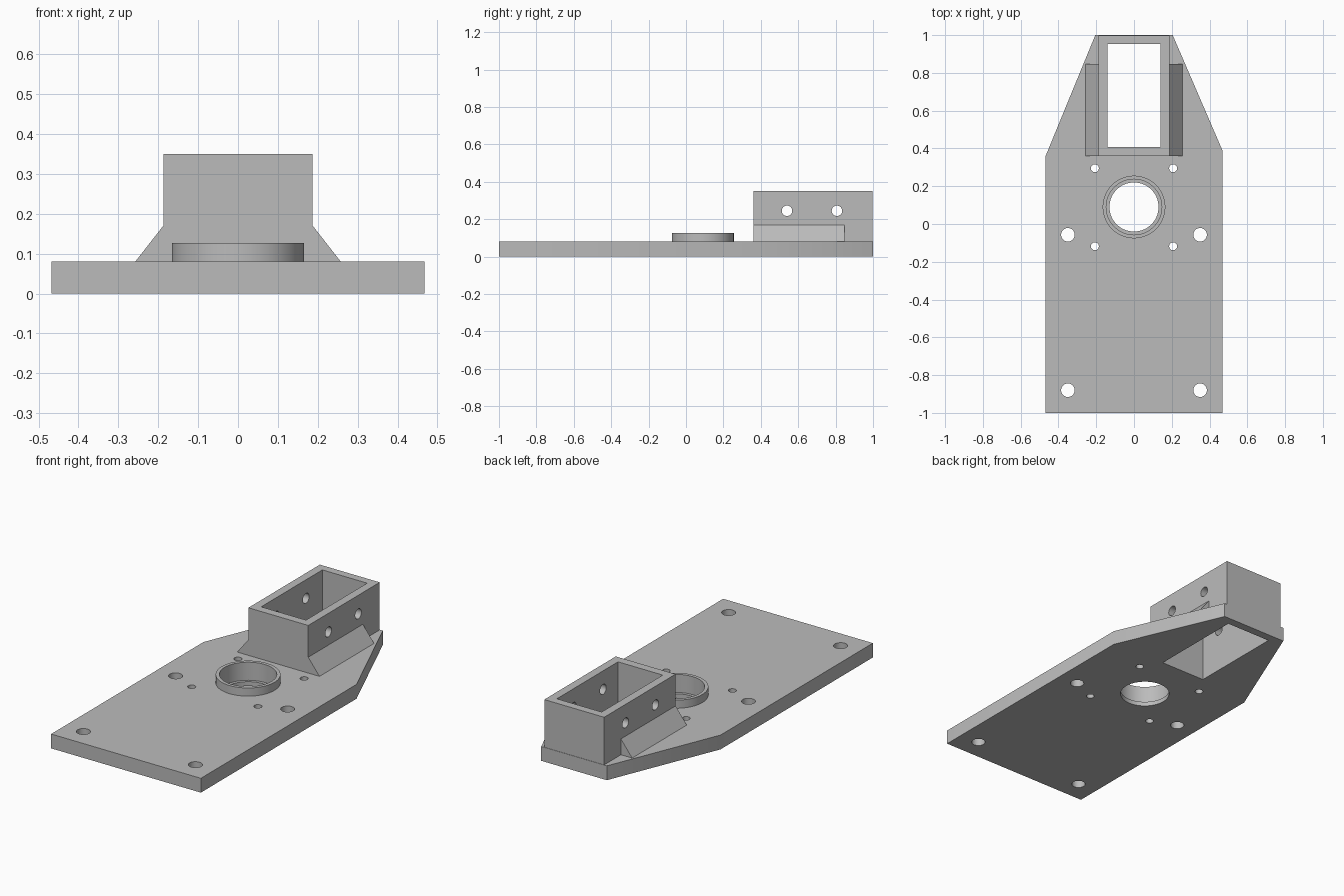
import bpy
import bmesh
import math
from mathutils import Matrix, Vector

cube = bpy.data.objects.get("Cube")
if cube:
    bpy.data.objects.remove(cube, do_unlink=True)

grey = bpy.data.materials.new("plain grey")
grey.use_nodes = True
colour = (0.5, 0.5, 0.5, 1)
grey.diffuse_color = colour
grey.node_tree.nodes["Principled BSDF"].inputs["Base Color"].default_value = colour


def make_object(name, bm):
    bmesh.ops.recalc_face_normals(bm, faces=bm.faces)
    mesh = bpy.data.meshes.new(name)
    bm.to_mesh(mesh)
    bm.free()
    mesh.materials.append(grey)
    obj = bpy.data.objects.new(name, mesh)
    bpy.context.collection.objects.link(obj)
    return obj


def prism(name, points, push):
    """Closed outline extruded along a vector."""
    bm = bmesh.new()
    face = bm.faces.new([bm.verts.new(p) for p in points])
    new = bmesh.ops.extrude_face_region(bm, geom=[face], use_keep_orig=True)
    verts = [v for v in new["geom"] if isinstance(v, bmesh.types.BMVert)]
    bmesh.ops.translate(bm, verts=verts, vec=Vector(push))
    return make_object(name, bm)


def box(name, low, high):
    (x0, y0, z0), (x1, y1, z1) = low, high
    outline = [(x0, y0, z0), (x1, y0, z0), (x1, y1, z0), (x0, y1, z0)]
    return prism(name, outline, (0, 0, z1 - z0))


def cylinder(name, x, y, z0, z1, radius, sides=32):
    bm = bmesh.new()
    bmesh.ops.create_cone(bm, cap_ends=True, segments=sides, radius1=radius,
                          radius2=radius, depth=z1 - z0,
                          matrix=Matrix.Translation((x, y, (z0 + z1) / 2)))
    return make_object(name, bm)


def combine(body, part, operation):
    """Apply a boolean and discard the helper part."""
    bpy.context.view_layer.objects.active = body
    mod = body.modifiers.new("combine", "BOOLEAN")
    mod.operation = operation
    mod.solver = "EXACT"
    mod.object = part
    bpy.ops.object.modifier_apply(modifier=mod.name)
    bpy.data.objects.remove(part, do_unlink=True)


# Tapered base plate
outline = [(-0.468, -1, 0), (0.468, -1, 0), (0.468, 0.39, 0),
           (0.205, 1, 0), (-0.205, 1, 0), (-0.468, 0.36, 0)]
body = prism("mounting_bracket", outline, (0, 0, 0.081))

# Rectangular socket with a sloping web on each side
web = [(-0.257, 0.36, 0.04), (0.257, 0.36, 0.04), (0.257, 0.36, 0.081),
       (0.16, 0.36, 0.205), (-0.16, 0.36, 0.205), (-0.257, 0.36, 0.081)]
combine(body, box("socket", (-0.187, 0.36, 0.04), (0.187, 0.998, 0.35)), "UNION")
combine(body, prism("webs", web, (0, 0.488, 0)), "UNION")

# Raised bearing collar
bearing_y = 0.09
combine(body, cylinder("collar", 0, bearing_y, 0.04, 0.127, 0.166, 64), "UNION")

# Socket opening, bearing seat and bore
combine(body, box("opening", (-0.14, 0.407, -0.1), (0.14, 0.953, 0.5)), "DIFFERENCE")
combine(body, cylinder("seat", 0, bearing_y, 0.025, 0.3, 0.147, 64), "DIFFERENCE")
combine(body, cylinder("bore", 0, bearing_y, -0.1, 0.3, 0.13, 64), "DIFFERENCE")

# Screw holes, mirrored left and right
for x, y, radius in [(0.207, 0.295, 0.021), (0.207, -0.118, 0.021),
                     (0.35, -0.057, 0.036), (0.35, -0.88, 0.036)]:
    for side in (-1, 1):
        combine(body, cylinder("hole", side * x, y, -0.1, 0.2, radius), "DIFFERENCE")

# Cross holes through both socket walls
for y in (0.54, 0.807):
    pin = cylinder("cross_hole", 0, 0, -0.3, 0.3, 0.028)
    pin.data.transform(Matrix.Translation((0, y, 0.245))
                       @ Matrix.Rotation(math.pi / 2, 4, "Y"))
    combine(body, pin, "DIFFERENCE")

# Smooth bores with crisp edges
for obj in bpy.context.selected_objects:
    obj.select_set(False)
body.select_set(True)
bpy.context.view_layer.objects.active = body
bpy.ops.object.shade_smooth_by_angle(angle=math.radians(30))
